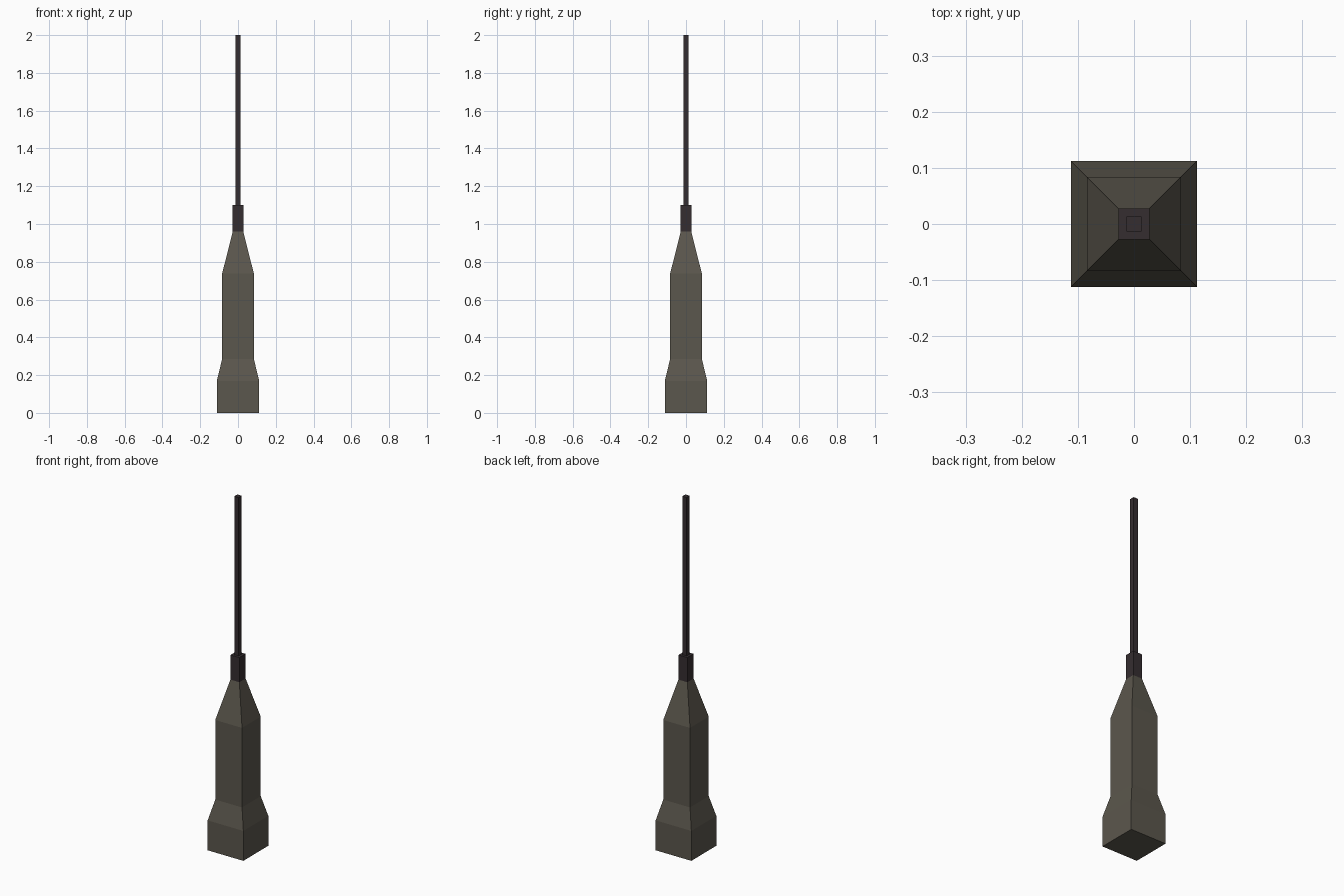
import bpy, bmesh

if "Cube" in bpy.data.objects:
    bpy.data.objects.remove(bpy.data.objects["Cube"])


def material(name, rgb):
    m = bpy.data.materials.new(name)
    m.diffuse_color = (*rgb, 1.0)
    m.use_nodes = True
    m.node_tree.nodes["Principled BSDF"].inputs["Base Color"].default_value = m.diffuse_color
    return m


def square_loft(name, profile, mat):
    """Stack square rings given as (half width, height) and cap both ends."""
    bm = bmesh.new()
    rings = [[bm.verts.new((sx * w, sy * w, z))
              for sx, sy in ((-1, -1), (1, -1), (1, 1), (-1, 1))]
             for w, z in profile]
    for low, high in zip(rings, rings[1:]):
        for i in range(4):
            j = (i + 1) % 4
            bm.faces.new((low[i], low[j], high[j], high[i]))
    bm.faces.new(rings[0][::-1])
    bm.faces.new(rings[-1])
    mesh = bpy.data.meshes.new(name)
    bm.to_mesh(mesh)
    bm.free()
    mesh.materials.append(mat)
    obj = bpy.data.objects.new(name, mesh)
    bpy.context.collection.objects.link(obj)
    return obj


olive = material("olive grey", (0.105, 0.095, 0.074))
dark = material("dark metal", (0.036, 0.027, 0.030))

# Tapered handle with a wide foot
square_loft("handle", [(0.112, 0), (0.112, 0.17), (0.084, 0.285),
                       (0.084, 0.737), (0.028, 0.96)], olive)
# Collar gripping the rod
square_loft("collar", [(0.028, 0.96), (0.028, 1.10)], dark)
# Long thin rod
square_loft("rod", [(0.0135, 1.10), (0.0135, 2.0)], dark)
